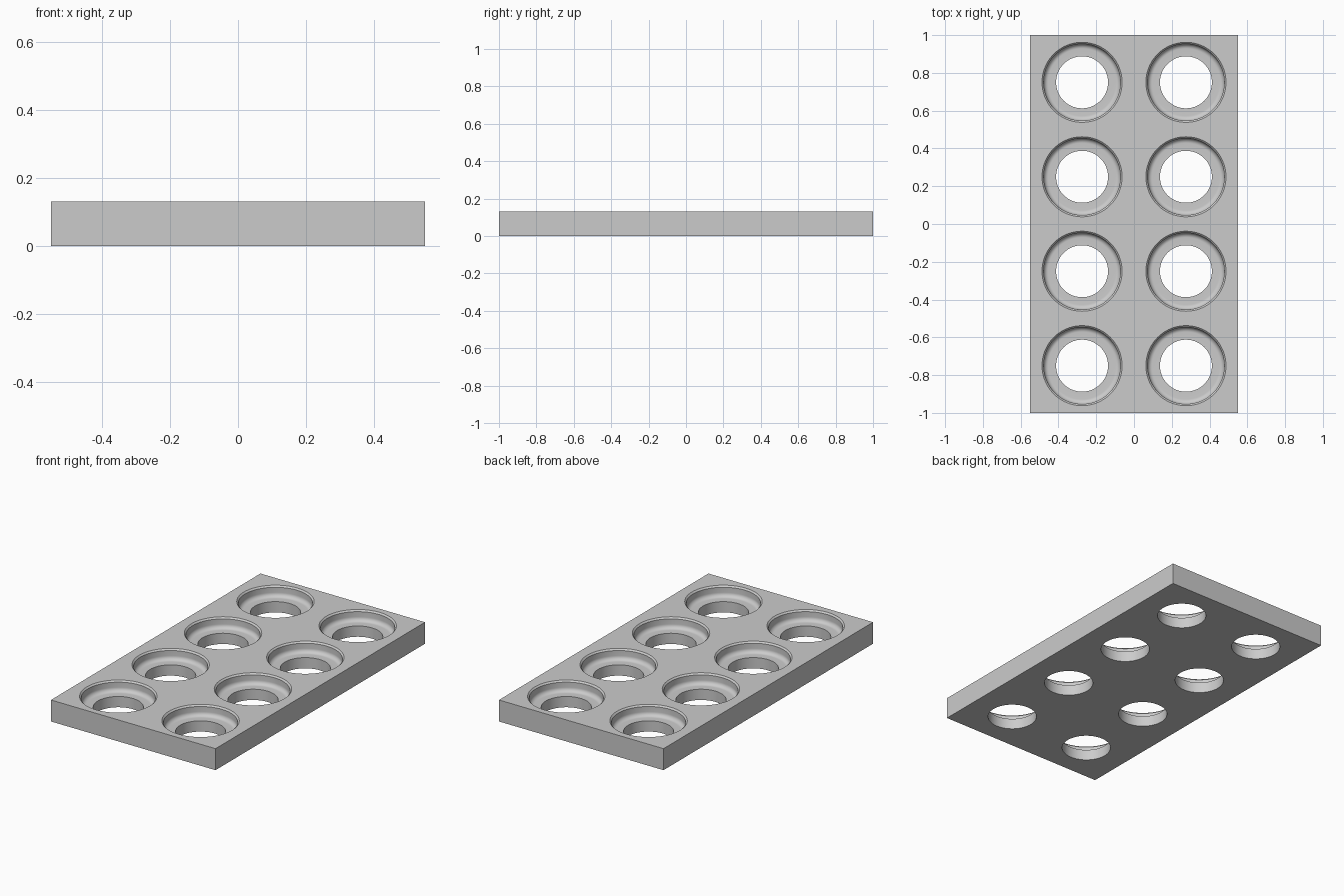
import bpy, bmesh, math

cube = bpy.data.objects.get("Cube")
if cube:
    bpy.data.objects.remove(cube, do_unlink=True)

WIDTH, LENGTH, HEIGHT = 1.1, 2.0, 0.13
FLOOR, BORE, WALL, RIM = 0.065, 0.1375, 0.203, 0.212
CHAMFER, FILLET, SIDES = 0.009, 0.025, 96

grey = bpy.data.materials.new("light grey")
grey.use_nodes = True
colour = (0.6, 0.6, 0.6, 1)
grey.diffuse_color = colour
grey.node_tree.nodes["Principled BSDF"].inputs["Base Color"].default_value = colour


def new_object(name, bm):
    mesh = bpy.data.meshes.new(name)
    bm.to_mesh(mesh)
    bm.free()
    mesh.materials.append(grey)
    obj = bpy.data.objects.new(name, mesh)
    bpy.context.collection.objects.link(obj)
    return obj


def lathe(bm, profile, x, y):
    """Closed solid of revolution from (radius, height) points."""
    rings = []
    for r, z in profile:
        rings.append([bm.verts.new((x + r * math.cos(math.tau * i / SIDES),
                                    y + r * math.sin(math.tau * i / SIDES), z))
                      for i in range(SIDES)])
    for low, high in zip(rings, rings[1:]):
        for i in range(SIDES):
            j = (i + 1) % SIDES
            bm.faces.new((low[i], low[j], high[j], high[i]))
    bm.faces.new(rings[0][::-1])
    bm.faces.new(rings[-1])


# Rectangular plate
bm = bmesh.new()
bmesh.ops.create_cube(bm, size=1)
for v in bm.verts:
    v.co = (v.co.x * WIDTH, v.co.y * LENGTH, (v.co.z + 0.5) * HEIGHT)
plate = new_object("plate", bm)

# Stepped hole: through bore, flat ledge, filleted wall, chamfered rim
profile = [(BORE, -0.05), (BORE, FLOOR)]
for k in range(9):
    a = math.pi / 2 * k / 8
    profile.append((WALL - FILLET + FILLET * math.sin(a),
                    FLOOR + FILLET - FILLET * math.cos(a)))
profile += [(WALL, HEIGHT - CHAMFER), (RIM, HEIGHT), (RIM, HEIGHT + 0.05)]

# Two columns of four holes
bm = bmesh.new()
for x in (-WIDTH / 4, WIDTH / 4):
    for row in range(4):
        lathe(bm, profile, x, LENGTH * (row - 1.5) / 4)
bmesh.ops.recalc_face_normals(bm, faces=bm.faces)
cutter = new_object("hole_cutter", bm)
cutter.hide_render = True

# Cut the holes and keep only the finished plate
cut = plate.modifiers.new("holes", 'BOOLEAN')
cut.operation = 'DIFFERENCE'
cut.solver = 'EXACT'
cut.object = cutter
bpy.ops.object.select_all(action='DESELECT')
bpy.context.view_layer.objects.active = plate
plate.select_set(True)
bpy.ops.object.modifier_apply(modifier=cut.name)
bpy.data.objects.remove(cutter, do_unlink=True)
bpy.ops.object.shade_smooth_by_angle(angle=math.radians(30))
